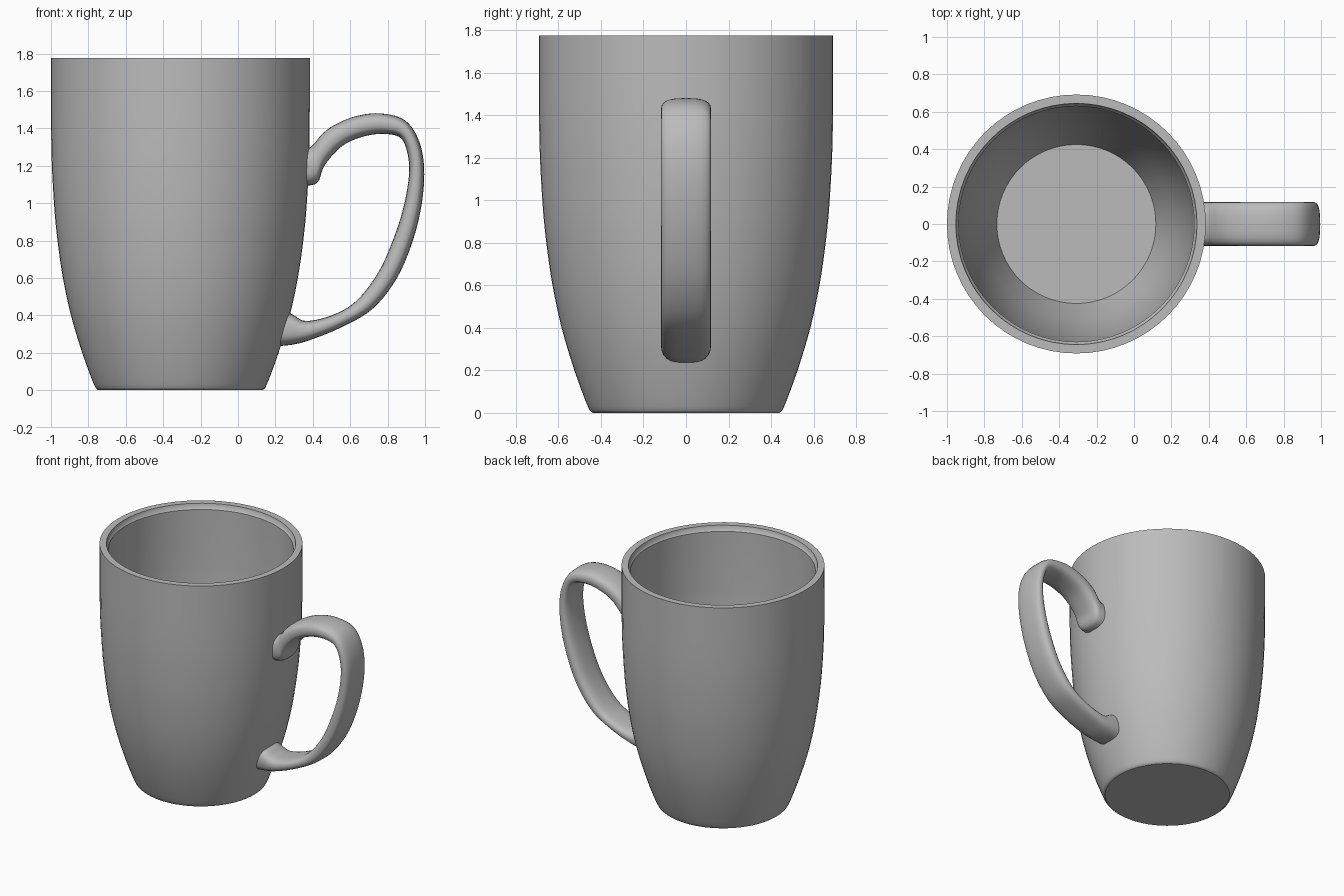
import bpy, bmesh, math
from mathutils import Vector

cube = bpy.data.objects.get("Cube")
if cube:
    bpy.data.objects.remove(cube, do_unlink=True)

grey = bpy.data.materials.new("grey ceramic")
grey.use_nodes = True
colour = (0.5, 0.5, 0.5, 1)
grey.diffuse_color = colour
grey.node_tree.nodes["Principled BSDF"].inputs["Base Color"].default_value = colour


def spline(points, steps):
    """Catmull-Rom curve through the points."""
    pts = [Vector(p) for p in points]
    pts = [2 * pts[0] - pts[1]] + pts + [2 * pts[-1] - pts[-2]]
    out = []
    for a, b, c, d in zip(pts, pts[1:], pts[2:], pts[3:]):
        for i in range(steps):
            t = i / steps
            out.append(0.5 * (2 * b + (c - a) * t + (2 * a - 5 * b + 4 * c - d) * t ** 2
                              + (3 * b - a - 3 * c + d) * t ** 3))
    return out + [pts[-2]]


def loft(name, rings):
    """Skin a list of closed rings and cap both ends."""
    bm = bmesh.new()
    loops = [[bm.verts.new(p) for p in ring] for ring in rings]
    n = len(loops[0])
    for low, high in zip(loops, loops[1:]):
        for i in range(n):
            j = (i + 1) % n
            bm.faces.new((low[i], low[j], high[j], high[i]))
    bm.faces.new(loops[0][::-1])
    bm.faces.new(loops[-1])
    bmesh.ops.recalc_face_normals(bm, faces=bm.faces)
    mesh = bpy.data.meshes.new(name)
    bm.to_mesh(mesh)
    bm.free()
    obj = bpy.data.objects.new(name, mesh)
    bpy.context.collection.objects.link(obj)
    mesh.materials.append(grey)
    bpy.ops.object.select_all(action="DESELECT")
    obj.select_set(True)
    bpy.context.view_layer.objects.active = obj
    bpy.ops.object.shade_smooth_by_angle(angle=math.radians(40))
    return obj


# Mug body: outer wall, rim with a small inner lip, inner wall and floor
CENTRE_X, SIDES = -0.308, 64
outer = spline([(0.44, 0), (0.462, 0.03), (0.525, 0.2), (0.585, 0.4), (0.628, 0.6),
                (0.657, 0.8), (0.676, 1.0), (0.69, 1.3), (0.692, 1.775)], 4)
rim = [Vector((0.645, 1.775)), Vector((0.64, 1.745)), Vector((0.63, 1.735))]
inner = spline([(0.632, 1.3), (0.618, 1.0), (0.6, 0.8), (0.572, 0.6),
                (0.53, 0.4), (0.47, 0.2), (0.425, 0.07)], 4)
angles = [math.tau * i / SIDES for i in range(SIDES)]
loft("mug_body", [[(CENTRE_X + r * math.cos(a), r * math.sin(a), z) for a in angles]
                  for r, z in outer + rim + inner])

# Handle: rounded band between an outer and an inner edge line (x, z, x, z)
edges = [(0.35, 1.28, 0.35, 1.09), (0.40, 1.31, 0.425, 1.11), (0.45, 1.37, 0.462, 1.2),
         (0.52, 1.42, 0.55, 1.3), (0.63, 1.465, 0.65, 1.35), (0.76, 1.48, 0.76, 1.37),
         (0.89, 1.445, 0.86, 1.355), (0.965, 1.34, 0.9, 1.29), (0.995, 1.19, 0.915, 1.17),
         (0.983, 1.0, 0.89, 1.0), (0.935, 0.8, 0.835, 0.82), (0.85, 0.6, 0.75, 0.63),
         (0.72, 0.435, 0.63, 0.475), (0.55, 0.335, 0.5, 0.4), (0.39, 0.27, 0.365, 0.37),
         (0.30, 0.245, 0.30, 0.4), (0.215, 0.235, 0.26, 0.42)]
HALF_WIDTH, SECTION, POWER = 0.118, 24, 0.72


def rounded(v):
    return math.copysign(abs(v) ** POWER, v)


rings = []
for ox, oz, ix, iz in spline(edges, 5):
    mid = Vector(((ox + ix) / 2, 0, (oz + iz) / 2))
    half = Vector(((ox - ix) / 2, 0, (oz - iz) / 2))
    rings.append([mid + half * rounded(math.sin(a))
                  + Vector((0, HALF_WIDTH * rounded(math.cos(a)), 0))
                  for a in (math.tau * i / SECTION for i in range(SECTION))])
loft("handle", rings)
